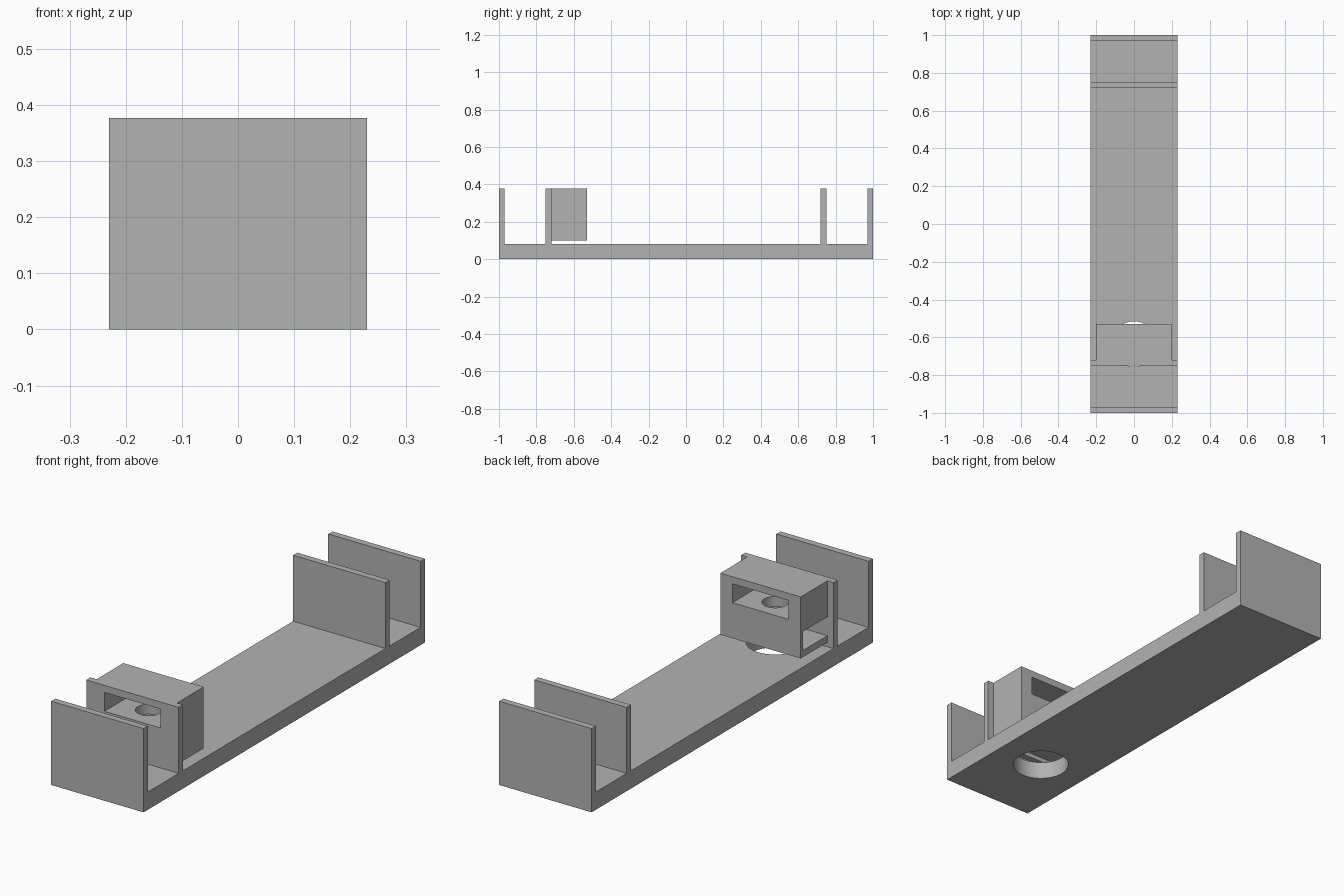
import bpy

if "Cube" in bpy.data.objects:
    bpy.data.objects.remove(bpy.data.objects["Cube"])

gray = bpy.data.materials.new("plain gray")
gray.diffuse_color = (0.45, 0.45, 0.45, 1)
gray.use_nodes = True
gray.node_tree.nodes["Principled BSDF"].inputs["Base Color"].default_value = gray.diffuse_color


def block(name, x0, x1, y0, y1, z0, z1):
    """Axis-aligned box given by its limits."""
    bpy.ops.mesh.primitive_cube_add(size=1, location=((x0 + x1) / 2, (y0 + y1) / 2, (z0 + z1) / 2))
    ob = bpy.context.object
    ob.name = name
    ob.scale = (x1 - x0, y1 - y0, z1 - z0)
    bpy.ops.object.transform_apply(location=True, rotation=False, scale=True)
    ob.data.materials.append(gray)
    return ob


def cylinder(name, r, y, z0, z1):
    bpy.ops.mesh.primitive_cylinder_add(vertices=64, radius=r, depth=z1 - z0, location=(0, y, (z0 + z1) / 2))
    ob = bpy.context.object
    ob.name = name
    ob.data.materials.append(gray)
    return ob


def cut(target, cutter):
    """Subtract the cutter and apply the result."""
    mod = target.modifiers.new("cut", 'BOOLEAN')
    mod.operation = 'DIFFERENCE'
    mod.solver = 'EXACT'
    mod.object = cutter
    bpy.context.view_layer.objects.active = target
    bpy.ops.object.modifier_apply(modifier=mod.name)


W, H, BASE = 0.23, 0.377, 0.08
HOLE_Y = -0.635

# base plate and four upright walls
base = block("base_plate", -W, W, -1, 1, 0, BASE)
block("front_outer_wall", -W, W, -1, -0.97, BASE, H)
front_inner = block("front_inner_wall", -W, W, -0.75, -0.72, BASE, H)
block("back_inner_wall", -W, W, 0.72, 0.75, BASE, H)
block("back_outer_wall", -W, W, 0.97, 1, BASE, H)

# housing hung on the front inner wall, just above the base
housing = block("housing", -0.2, 0.2, -0.72, -0.53, 0.10, H)

# openings: through window, side pocket, screw hole, access hole in base
window = block("window_cutter", -0.14, 0.14, -0.9, -0.4, 0.26, 0.345)
pocket = block("pocket_cutter", -0.3, 0.14, -0.8, -0.545, 0.13, 0.215)
screw = cylinder("screw_hole_cutter", 0.055, HOLE_Y, 0.05, 0.30)
access = cylinder("access_hole_cutter", 0.12, HOLE_Y, -0.05, 0.15)

cut(front_inner, window)
for cutter in (window, pocket, screw):
    cut(housing, cutter)
cut(base, access)

# smooth the round holes, keep the corners sharp
for ob in (base, housing):
    bpy.ops.object.select_all(action='DESELECT')
    ob.select_set(True)
    bpy.context.view_layer.objects.active = ob
    bpy.ops.object.shade_smooth_by_angle()

for cutter in (window, pocket, screw, access):
    bpy.data.objects.remove(cutter)
